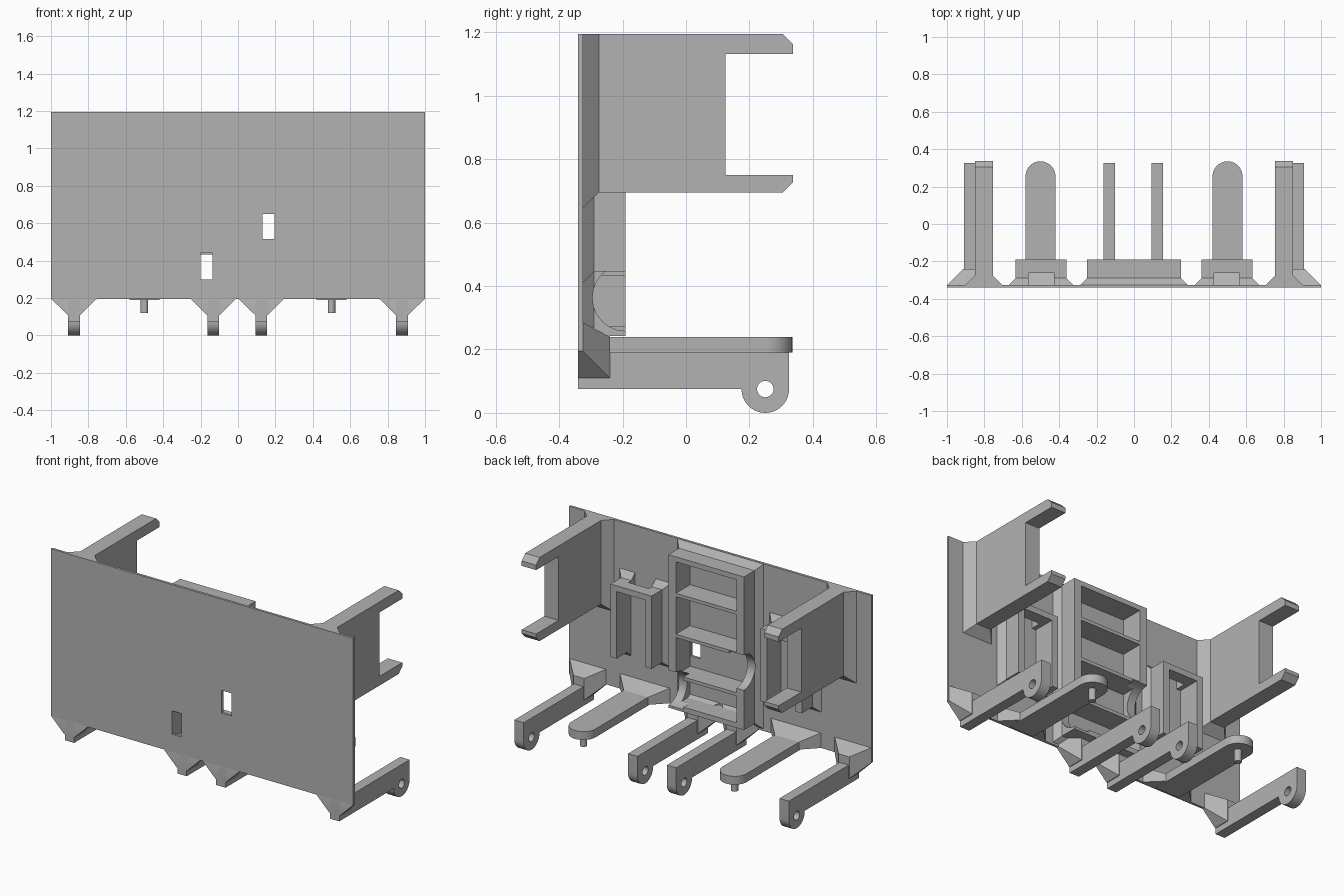
import bpy, bmesh
from math import sin, cos, pi, radians

if "Cube" in bpy.data.objects:
    bpy.data.objects.remove(bpy.data.objects["Cube"])

GREY = (0.45, 0.45, 0.45, 1)
grey = bpy.data.materials.new("plain grey")
grey.use_nodes = True
grey.diffuse_color = GREY
grey.node_tree.nodes["Principled BSDF"].inputs["Base Color"].default_value = GREY

BACK = -0.325   # rear face of the panel
FRONT = -0.34
parts = []


def finish(name, bm):
    bmesh.ops.recalc_face_normals(bm, faces=bm.faces)
    mesh = bpy.data.meshes.new(name)
    bm.to_mesh(mesh)
    bm.free()
    ob = bpy.data.objects.new(name, mesh)
    bpy.context.collection.objects.link(ob)
    mesh.materials.append(grey)
    parts.append(ob)
    return ob


def prism(name, outline, axis, lo, hi):
    """Extrude a 2D outline along the given axis."""
    def place(p, t):
        co = list(p)
        co.insert("xyz".index(axis), t)
        return co
    bm = bmesh.new()
    face = bm.faces.new([bm.verts.new(place(p, lo)) for p in outline])
    out = bmesh.ops.extrude_face_region(bm, geom=[face])
    for v in out["geom"]:
        if isinstance(v, bmesh.types.BMVert):
            v.co["xyz".index(axis)] = hi
    return finish(name, bm)


def rect(u0, u1, v0, v1):
    return [(u0, v0), (u1, v0), (u1, v1), (u0, v1)]


def box(name, x0, x1, y0, y1, z0, z1):
    return prism(name, rect(x0, x1, y0, y1), "z", z0, z1)


def arc(u, v, r, a0, a1, n=20):
    return [(u + r * cos(radians(a0 + (a1 - a0) * i / n)),
             v + r * sin(radians(a0 + (a1 - a0) * i / n))) for i in range(n + 1)]


def circle(u, v, r):
    return arc(u, v, r, 0, 345, 23)


def hull(name, layers):
    """Convex solid through (y, xz outline) layers."""
    bm = bmesh.new()
    for y, outline in layers:
        for x, z in outline:
            bm.verts.new((x, y, z))
    out = bmesh.ops.convex_hull(bm, input=bm.verts)
    loose = [g for g in out["geom_interior"] + out["geom_unused"]
             if isinstance(g, bmesh.types.BMVert)]
    bmesh.ops.delete(bm, geom=list(set(loose)), context="VERTS")
    bmesh.ops.dissolve_limit(bm, angle_limit=0.01, verts=bm.verts, edges=bm.edges)
    return finish(name, bm)


def cut(ob, *cutters):
    for c in cutters:
        c.hide_render = True
        mod = ob.modifiers.new("cut", "BOOLEAN")
        mod.operation, mod.solver, mod.object = "DIFFERENCE", "EXACT", c
        bpy.context.view_layer.objects.active = ob
        bpy.ops.object.modifier_apply(modifier=mod.name)
        parts.remove(c)
        bpy.data.objects.remove(c)


def skirted_box(name, x0, x1, z0, z1, skirt=0.035, top=-0.19):
    """Block on the panel with a chamfered foot."""
    foot = rect(x0 - skirt, x1 + skirt, z0 - skirt, z1 + skirt)
    body = rect(x0, x1, z0, z1)
    ob = hull(name, [(BACK - 0.005, foot), (BACK, foot), (BACK + skirt, body)])
    upper = box(name + "_body", x0, x1, BACK + skirt, top, z0, z1)
    bm = bmesh.new()
    bm.from_mesh(ob.data)
    bm.from_mesh(upper.data)
    bmesh.ops.remove_doubles(bm, verts=bm.verts, dist=1e-4)
    # remove the shared internal faces
    inner = [f for f in bm.faces
             if all(abs(v.co.y - BACK - skirt) < 1e-4 for v in f.verts)]
    bmesh.ops.delete(bm, geom=inner, context="FACES_ONLY")
    bmesh.ops.recalc_face_normals(bm, faces=bm.faces)
    bm.to_mesh(ob.data)
    bm.free()
    parts.remove(upper)
    bpy.data.objects.remove(upper)
    return ob


# Front panel with two windows
panel = box("front_panel", -1, 1, FRONT, BACK, 0.195, 1.195)
cut(panel,
    box("window_low", -0.2, -0.135, -0.5, 0, 0.3, 0.44),
    box("window_high", 0.13, 0.195, -0.5, 0, 0.515, 0.65))

# Hinge legs with flared roots
leg_outline = ([(FRONT, 0.19), (FRONT, 0.075)] + arc(0.25, 0.075, 0.075, 180, 360)
               + [(0.325, 0.19)])
for i, x in enumerate((-0.877, -0.132, 0.125, 0.877)):
    leg = prism(f"hinge_leg_{i}", leg_outline, "x", x - 0.031, x + 0.031)
    cut(leg, prism("pin_hole", circle(0.25, 0.075, 0.026), "x", x - 1, x + 1))
    tab = [(x - 0.035, 0.11), (x + 0.035, 0.11), (x + 0.121, 0.195), (x - 0.121, 0.195)]
    hull(f"leg_root_{i}", [
        (FRONT, tab), (BACK, tab),
        (BACK, rect(x - 0.121, x + 0.121, 0.195, 0.285)),
        (-0.24, rect(x - 0.035, x + 0.035, 0.11, 0.24))])

for side, s in (("right", -1), ("left", 1)):
    # Tongue with a locating peg
    x = 0.5 * s
    prism(side + "_tongue", [(x - 0.08, BACK)] + [(x + 0.08, BACK)]
          + arc(x, 0.255, 0.08, 0, 180), "z", 0.19, 0.24)
    prism(side + "_peg", circle(x, 0.255, 0.02), "z", 0.12, 0.2)
    hull(side + "_tongue_root", [
        (BACK, rect(x - 0.165, x + 0.165, 0.195, 0.285)),
        (-0.24, rect(x - 0.08, x + 0.08, 0.195, 0.24))])

    # Side clip: wall with two chamfered prongs
    prism(side + "_clip", [
        (BACK, 0.695), (0.305, 0.695), (0.338, 0.728), (0.338, 0.75), (0.125, 0.75),
        (0.125, 1.132), (0.338, 1.132), (0.338, 1.162), (0.305, 1.195), (BACK, 1.195)],
        "x", *sorted((0.755 * s, 0.85 * s)))
    wide = sorted((0.705 * s, 0.9 * s))
    slim = sorted((0.755 * s, 0.85 * s))
    hull(side + "_clip_root", [(BACK, rect(*wide, 0.645, 1.195)),
                               (-0.275, rect(*slim, 0.695, 1.195))])

    # Socket open at the rear and bottom, slotted at the top
    x = 0.497 * s
    socket = skirted_box(side + "_socket", x - 0.136, x + 0.136, 0.445, 0.88)
    cut(socket,
        box("opening", x - 0.095, x + 0.095, -0.4, 0, 0.3, 0.845),
        box("slot", x - 0.068, x + 0.068, -0.4, -0.262, 0.8, 1))

# Central rack with shelves and a round notch in each side
rack = skirted_box("centre_rack", -0.25, 0.25, 0.243, 1.158)
levels = (0.243, 0.443, 0.685, 0.93, 1.158)
for low, high in zip(levels, levels[1:]):
    floor = low + (0.03 if low == levels[0] else 0.01)
    roof = high - (0.03 if high == levels[-1] else 0.01)
    cut(rack, box("cell", -0.2, 0.2, -0.4, 0, floor, roof))
for z, x0, x1 in ((0.363, 0.15, 0.4), (0.585, -0.4, -0.15)):
    cut(rack, prism("notch", circle(-0.19, z, 0.105), "x", x0, x1))

# Smooth curved faces, keep edges sharp
for ob in bpy.context.view_layer.objects:
    ob.select_set(ob in parts)
bpy.context.view_layer.objects.active = panel
bpy.ops.object.shade_smooth_by_angle(angle=radians(30))
